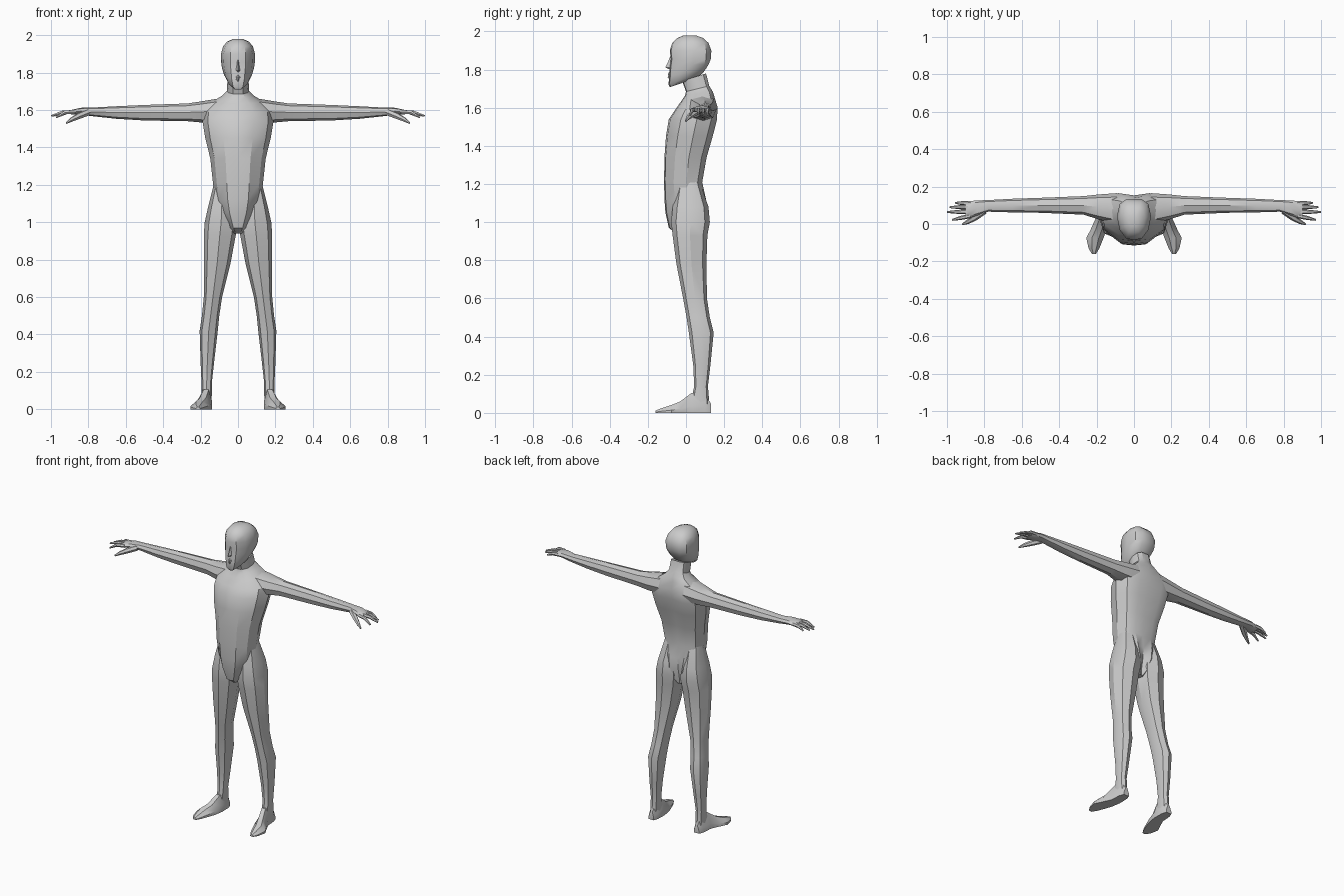
import bpy, bmesh, math
from mathutils import Vector

if "Cube" in bpy.data.objects:
    bpy.data.objects.remove(bpy.data.objects["Cube"])

skin = bpy.data.materials.new("plain grey")
skin.diffuse_color = (0.6, 0.6, 0.6, 1)
skin.use_nodes = True
skin.node_tree.nodes["Principled BSDF"].inputs["Base Color"].default_value = skin.diffuse_color


def loft(name, rings, cap_start=True, cap_end=True, mirror=False, angle=32):
    """Skin a list of equal-length point rings into one part."""
    bm = bmesh.new()
    loops = [[bm.verts.new(p) for p in r] for r in rings]
    n = len(loops[0])
    for a, b in zip(loops, loops[1:]):
        for i in range(n):
            j = (i + 1) % n
            bm.faces.new((a[i], a[j], b[j], b[i]))
    if cap_start:
        bm.faces.new(loops[0])
    if cap_end:
        bm.faces.new(loops[-1])
    if mirror:
        geo = bmesh.ops.duplicate(bm, geom=bm.verts[:] + bm.edges[:] + bm.faces[:])["geom"]
        for v in geo:
            if isinstance(v, bmesh.types.BMVert):
                v.co.x *= -1
    bmesh.ops.recalc_face_normals(bm, faces=bm.faces[:])
    me = bpy.data.meshes.new(name)
    bm.to_mesh(me)
    bm.free()
    me.materials.append(skin)
    ob = bpy.data.objects.new(name, me)
    bpy.context.collection.objects.link(ob)
    bpy.ops.object.select_all(action='DESELECT')
    ob.select_set(True)
    bpy.context.view_layer.objects.active = ob
    bpy.ops.object.shade_smooth_by_angle(angle=math.radians(angle))
    return ob


def oval(a0, a1, b0, b1, n=8, power=0.85):
    """Rounded outline filling the box a0..a1, b0..b1."""
    pts = []
    for k in range(n):
        c, s = math.cos(2 * math.pi * k / n), math.sin(2 * math.pi * k / n)
        c = math.copysign(abs(c) ** power, c) if abs(c) > 1e-6 else 0
        s = math.copysign(abs(s) ** power, s) if abs(s) > 1e-6 else 0
        pts.append(((a0 + a1) / 2 + (a1 - a0) / 2 * c, (b0 + b1) / 2 + (b1 - b0) / 2 * s))
    return pts


def body_ring(z, hw, yf, yb, tilt=0, groove=0):
    """Symmetric horizontal section: flat front, rounded sides, grooved back."""
    half = [(0, 0), (.45, .03), (.85, .25), (1, .58), (.85, .88), (.45, 1)]
    d = yb - yf
    right = [(x * hw, yf + t * d, z + tilt * (t - .5)) for x, t in half]
    left = [(-x, y, zz) for x, y, zz in right[:0:-1]]
    return right + [(0, yb - groove, z + tilt / 2)] + left


# torso and neck: height, half width, front, back, tilt, spine groove
torso = [(.94, .025, -.05, .07, 0, 0), (.97, .055, -.09, .09, 0, .02),
         (1.05, .10, -.108, .11, 0, .025), (1.12, .122, -.113, .105, 0, .015),
         (1.21, .134, -.115, .085, 0, .005), (1.34, .148, -.113, .108, 0, .01),
         (1.45, .175, -.105, .14, 0, .015), (1.54, .19, -.09, .163, 0, .015),
         (1.595, .185, -.06, .165, .02, .012), (1.645, .135, -.025, .15, .02, .008),
         (1.675, .085, -.005, .14, .02, 0), (1.70, .06, .0, .122, .03, 0),
         (1.76, .056, -.02, .105, .04, 0)]
loft("torso", [body_ring(*r) for r in torso])

# head, from the tilted jaw line up to the crown
head = [(1.733, .035, -.084, .06, .05), (1.752, .058, -.092, .088, .06),
        (1.785, .075, -.088, .105, .04), (1.825, .086, -.085, .12, .01),
        (1.855, .09, -.08, .13, 0), (1.90, .091, -.085, .133, 0),
        (1.94, .08, -.072, .118, 0), (1.966, .058, -.045, .09, 0),
        (1.98, .025, -.012, .05, 0)]
loft("head", [body_ring(*r) for r in head], angle=40)

# nose and lips
loft("nose", [[(-w, -.07, z), (0, y, z), (w, -.07, z)] for z, w, y in
              [(1.868, .008, -.084), (1.84, .012, -.094), (1.812, .018, -.108), (1.802, .014, -.088)]])
loft("lips", [[(-w, -.07, z), (0, y, z), (w, -.07, z)] for z, w, y in
              [(1.787, .018, -.088), (1.777, .03, -.096), (1.768, .03, -.092), (1.76, .02, -.096), (1.75, .014, -.088)]])

# legs: height, inner x, outer x, front, back
legs = [(1.22, .03, .125, -.04, .07), (1.08, .015, .16, -.07, .118),
        (1.0, .002, .178, -.078, .125), (.93, .012, .183, -.07, .112),
        (.78, .04, .183, -.05, .107), (.60, .085, .183, -.015, .11),
        (.50, .10, .193, .003, .125), (.42, .108, .205, .015, .145),
        (.25, .128, .20, .038, .128), (.14, .14, .195, .043, .115),
        (.08, .14, .196, .03, .12), (.03, .142, .196, .03, .125)]
loft("legs", [[(x, y, z) for x, y in oval(a, b, f, k)] for z, a, b, f, k in legs],
     cap_start=False, cap_end=False, mirror=True)

# feet: y, inner x, outer x, instep height
feet = [(.13, .15, .188, .05), (.10, .14, .20, .10), (.03, .138, .205, .105),
        (-.03, .148, .232, .06), (-.075, .163, .255, .042),
        (-.13, .185, .243, .024), (-.16, .203, .225, .012)]
loft("feet", [[(a, y, 0), (a, y, h * .4), (a + (b - a) * .28, y, h), (a + (b - a) * .68, y, h),
               (b, y, h * .35), (b, y, 0)] for y, a, b, h in feet], mirror=True)

# arms and palms: x, front, back, bottom, top
arms = [(.09, .0, .165, 1.53, 1.664), (.19, .025, .158, 1.533, 1.647),
        (.27, .05, .149, 1.54, 1.635), (.50, .06, .14, 1.544, 1.627),
        (.65, .062, .135, 1.553, 1.62), (.78, .066, .128, 1.567, 1.613),
        (.84, .045, .126, 1.575, 1.612), (.885, .03, .122, 1.575, 1.602),
        (.90, .034, .12, 1.579, 1.598)]
loft("arms", [[(x, y, z) for y, z in oval(f, k, b, t)] for x, f, k, b, t in arms],
     cap_start=False, mirror=True)


def finger(name, path, radii):
    """Six-sided tapered digit following a short path."""
    rings = []
    for i, (p, r) in enumerate(zip(path, radii)):
        a, b = Vector(path[max(i - 1, 0)]), Vector(path[min(i + 1, len(path) - 1)])
        d = (b - a).normalized()
        side = d.cross(Vector((0, 0, 1))).normalized()
        up = side.cross(d)
        rings.append([Vector(p) + side * r * math.cos(k * math.pi / 3) + up * r * math.sin(k * math.pi / 3)
                      for k in range(6)])
    loft(name, rings, mirror=True)


# fingers: root y, tip x, tip y, tip z
for name, y0, x1, y1, z1 in [("index_fingers", .043, .972, .022, 1.56),
                             ("middle_fingers", .066, .998, .064, 1.568),
                             ("ring_fingers", .09, .985, .09, 1.57),
                             ("little_fingers", .11, .955, .113, 1.567)]:
    finger(name, [(.875, y0, 1.59), ((.88 + x1) / 2, (y0 + y1) / 2, 1.587), (x1, y1, z1)],
           (.012, .011, .005))
finger("thumbs", [(.80, .07, 1.588), (.85, .035, 1.568), (.887, .012, 1.55), (.918, -.002, 1.53)],
       (.018, .017, .012, .005))
